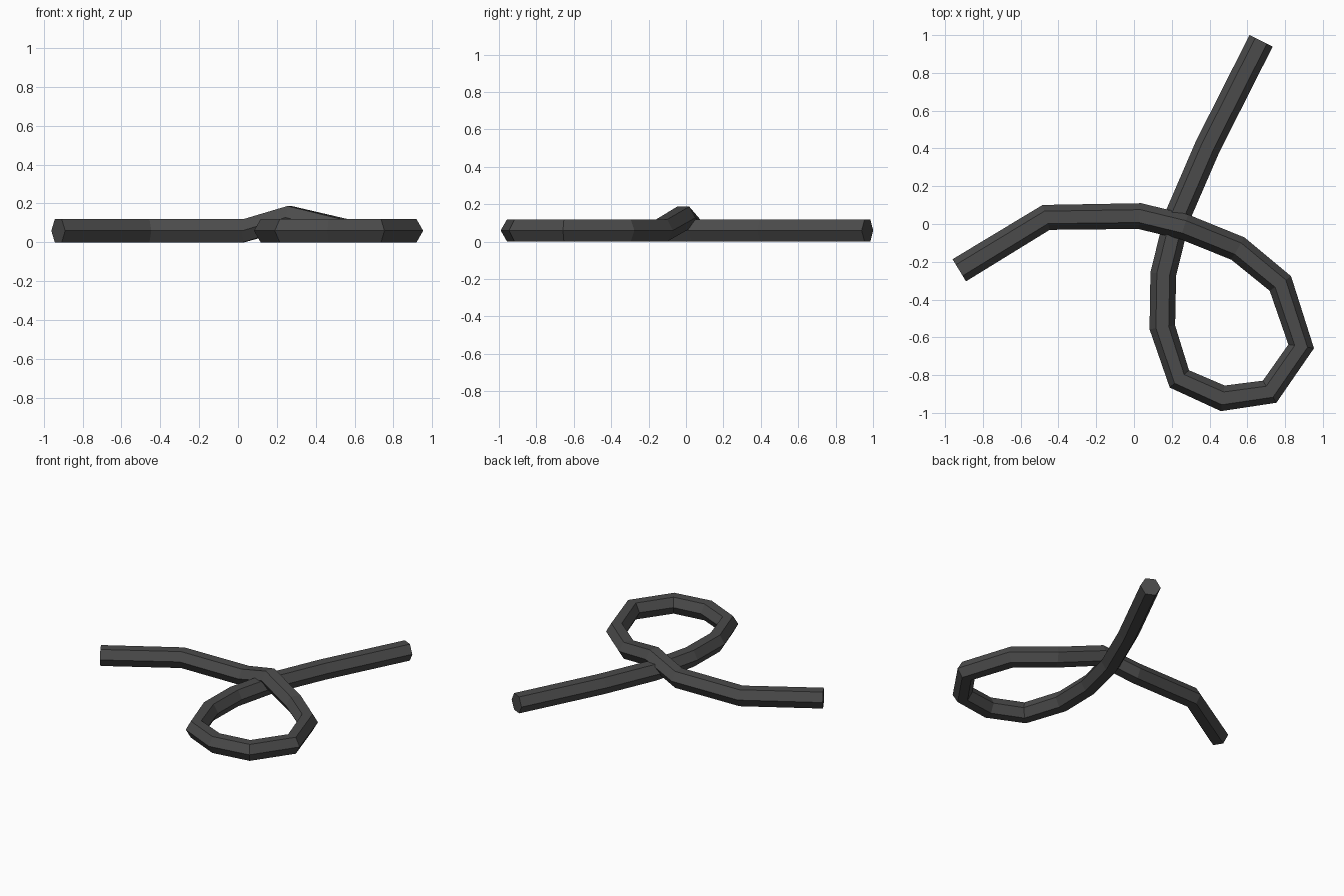
import bpy, bmesh, math
from mathutils import Vector

if "Cube" in bpy.data.objects:
    bpy.data.objects.remove(bpy.data.objects["Cube"])

R = 0.0685                       # hexagon corner radius
ZC = R * math.sin(math.pi / 3)   # centre height when lying on the ground

# Path of the cord seen from above, with extra lift where it crosses over itself
path = [(-0.925, -0.245, 0), (-0.465, 0.035, 0), (0.03, 0.042, 0), (0.265, -0.015, 0.068),
        (0.55, -0.13, 0), (0.775, -0.315, 0), (0.885, -0.648, 0), (0.718, -0.888, 0),
        (0.47, -0.923, 0), (0.24, -0.82, 0), (0.15, -0.547, 0), (0.155, -0.265, 0),
        (0.23, 0.04, 0), (0.39, 0.41, 0), (0.673, 0.97, 0)]
pts = [Vector((x, y, ZC + z)) for x, y, z in path]

# Sweep a flat-topped hexagon along the path
bm = bmesh.new()
rings = []
for i, p in enumerate(pts):
    before = (p - pts[i - 1]) if i else Vector()
    after = (pts[i + 1] - p) if i < len(pts) - 1 else Vector()
    before.z = after.z = 0
    t = (before.normalized() + after.normalized()).normalized()
    side = Vector((t.y, -t.x, 0))
    ring = []
    for k in range(6):
        a = k * math.pi / 3
        ring.append(bm.verts.new(p + side * R * math.cos(a) + Vector((0, 0, R * math.sin(a)))))
    rings.append(ring)
for a, b in zip(rings, rings[1:]):
    for k in range(6):
        n = (k + 1) % 6
        bm.faces.new((a[k], a[n], b[n], b[k]))
# End caps
bm.faces.new(rings[0])
bm.faces.new(rings[-1])
bmesh.ops.recalc_face_normals(bm, faces=bm.faces)

mesh = bpy.data.meshes.new("looped_cord")
bm.to_mesh(mesh)
bm.free()
cord = bpy.data.objects.new("looped_cord", mesh)
bpy.context.collection.objects.link(cord)

mat = bpy.data.materials.new("dark grey")
mat.diffuse_color = (0.07, 0.07, 0.07, 1)
mat.use_nodes = True
mat.node_tree.nodes["Principled BSDF"].inputs["Base Color"].default_value = mat.diffuse_color
mesh.materials.append(mat)
